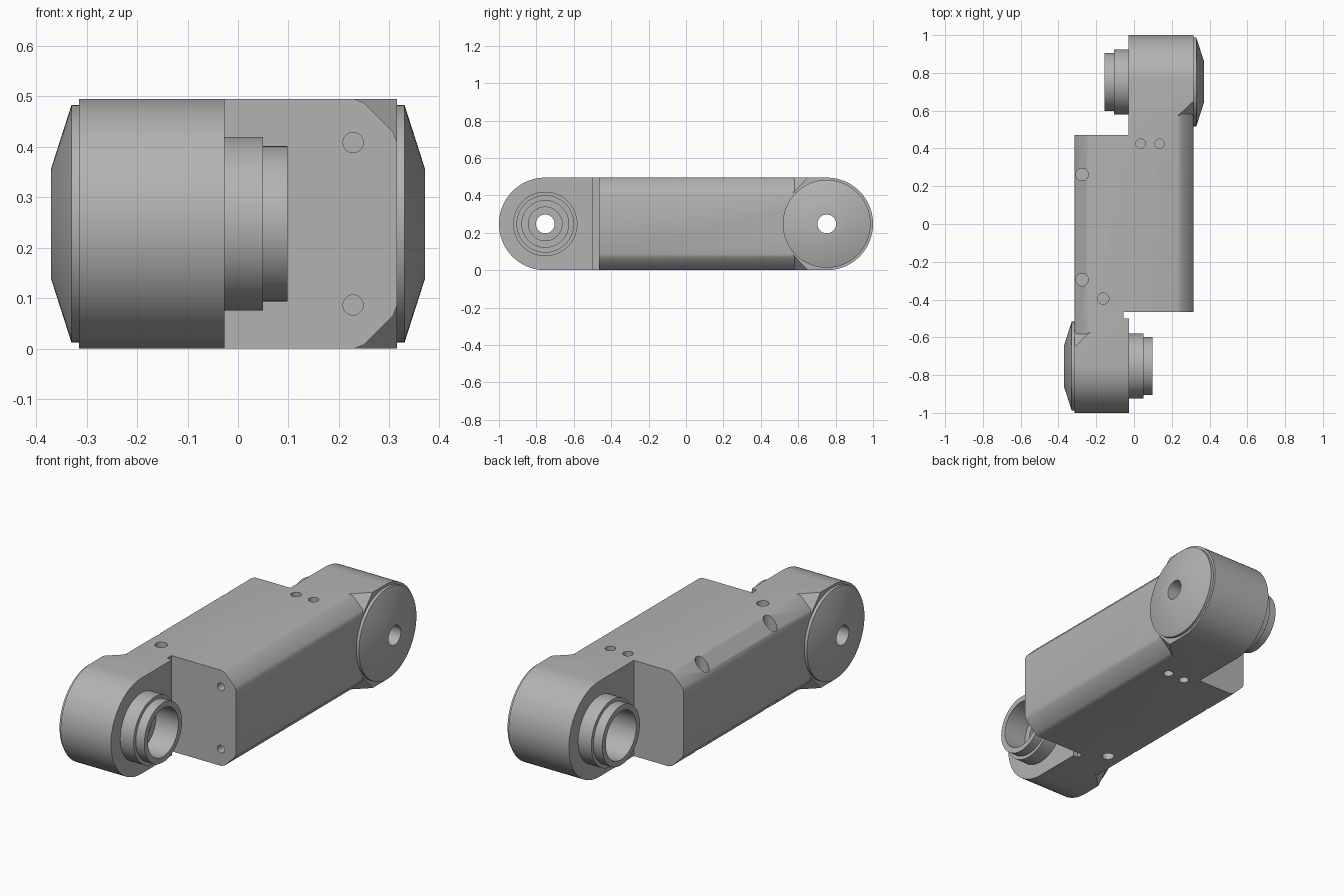
import bpy, bmesh, math
from mathutils import Vector

if "Cube" in bpy.data.objects:
    bpy.data.objects.remove(bpy.data.objects["Cube"], do_unlink=True)

R = 0.2475        # end radius and mid height
YC = 0.7525       # distance of the joint axes from the middle
HALF = 0.315      # half width of the body

grey = bpy.data.materials.new("machined grey")
grey.use_nodes = True
grey.diffuse_color = (0.45, 0.45, 0.45, 1)
grey.node_tree.nodes["Principled BSDF"].inputs["Base Color"].default_value = (0.45, 0.45, 0.45, 1)


def make(name, rings, closed=False):
    """Skin equal-sized rings of points; cap the ends or close the loop."""
    bm = bmesh.new()
    rows = [[bm.verts.new(p) for p in ring] for ring in rings]
    n = len(rows[0])
    pairs = list(zip(rows, rows[1:] + rows[:1])) if closed else list(zip(rows, rows[1:]))
    for a, b in pairs:
        for i in range(n):
            j = (i + 1) % n
            bm.faces.new((a[i], a[j], b[j], b[i]))
    if not closed:
        bm.faces.new(rows[0])
        bm.faces.new(rows[-1])
    bmesh.ops.recalc_face_normals(bm, faces=bm.faces)
    mesh = bpy.data.meshes.new(name)
    bm.to_mesh(mesh)
    bm.free()
    mesh.materials.append(grey)
    ob = bpy.data.objects.new(name, mesh)
    bpy.context.collection.objects.link(ob)
    return ob


def activate(ob):
    bpy.ops.object.select_all(action='DESELECT')
    ob.select_set(True)
    bpy.context.view_layer.objects.active = ob


def boolean(ob, cutter, operation='DIFFERENCE'):
    cutter.hide_render = True
    mod = ob.modifiers.new("cut", 'BOOLEAN')
    mod.operation, mod.object, mod.solver = operation, cutter, 'EXACT'
    activate(ob)
    bpy.ops.object.modifier_apply(modifier=mod.name)
    bpy.data.objects.remove(cutter, do_unlink=True)


def rod(start, end, radius, sides=32):
    """Cylinder between two points, used as a drill."""
    start, end = Vector(start), Vector(end)
    turn = (end - start).to_track_quat('Z', 'Y')
    circle = [turn @ Vector((radius * math.cos(t), radius * math.sin(t), 0))
              for t in (2 * math.pi * i / sides for i in range(sides))]
    return make("drill", [[c + p for c in circle] for p in (start, end)])


def smooth(ob):
    activate(ob)
    bpy.ops.object.shade_smooth_by_angle(angle=math.radians(30))


# Body: stepped plan outline intersected with a round-ended side profile
plan = [(-HALF, -1.05), (-0.027, -1.05), (-0.027, -0.5), (-0.055, -0.5), (-0.055, -0.465),
        (HALF, -0.465), (HALF, 1.05), (-0.03, 1.05), (-0.03, 0.47), (-HALF, 0.47)]
body = make("link_body", [[(x, y, z) for x, y in plan] for z in (-0.1, 0.6)])

side = []
for s in (1, -1):
    for i in range(49):
        t = math.pi * i / 48
        side.append((s * (YC + R * math.sin(t)), R + s * R * math.cos(t)))
boolean(body, make("side_profile", [[(x, y, z) for y, z in side] for x in (-0.5, 0.5)]), 'INTERSECT')

# Long softened chamfers with sloped run-outs beside the caps
bevel = [(0.23, 0.495), (0.25, 0.487), (0.307, 0.43), (HALF, 0.41),
         (0.36, 0.41), (0.36, 0.54), (0.23, 0.54)]
for s in (1, -1):
    for up in (1, -1):
        rings = [[(s * x, s * y0, R + up * (z - R)) for x, z in bevel] for y0 in (-0.55,)]
        rings.append([(s * x, s * (0.57 + 0.95 * (x + z - 0.725)), R + up * (z - R)) for x, z in bevel])
        boolean(body, make("chamfer_cutter", rings))

# Joint bores
for x0, x1, y in ((-0.4, 0.0, -YC), (-0.1, 0.4, YC)):
    boolean(body, rod((x0, y, R), (x1, y, R), 0.14, 64))

# Screw holes: above and below, then on the front end face
for up in (1, -1):
    for x, y, r, depth in ((0.035, 0.425, 0.025, 0.06), (0.135, 0.425, 0.025, 0.06),
                           (-0.163, -0.395, 0.03, 0.05),
                           (-0.275, 0.262, 0.033, 0.14), (-0.275, -0.295, 0.033, 0.14)):
        boolean(body, rod((x, y, R + up * 0.3), (x, y, R + up * (R - depth)), r))
    z = R + up * 0.161
    boolean(body, rod((0.228, -0.5, z), (0.228, -0.41, z), 0.02))
smooth(body)


# Joints: hollow stepped spigot on the inside, conical cap on the outside
def joint(name, s, y, tip, step):
    profile = [(tip, 0.125), (tip, 0.154), (step, 0.154), (step, 0.172), (0.04, 0.172),
               (0.04, 0.145), (0.305, 0.145), (0.305, 0.235), (0.33, 0.235), (0.37, 0.11),
               (0.37, 0.05), (0.2, 0.05), (0.2, 0.09), (0.03, 0.09), (0.03, 0.125)]
    angles = [2 * math.pi * i / 64 for i in range(64)]
    rings = [[(s * u, y + r * math.cos(t), R + r * math.sin(t)) for t in angles] for u, r in profile]
    smooth(make(name, rings, closed=True))


joint("front_joint", -1, -YC, -0.098, -0.05)
joint("rear_joint", 1, YC, -0.155, -0.105)
